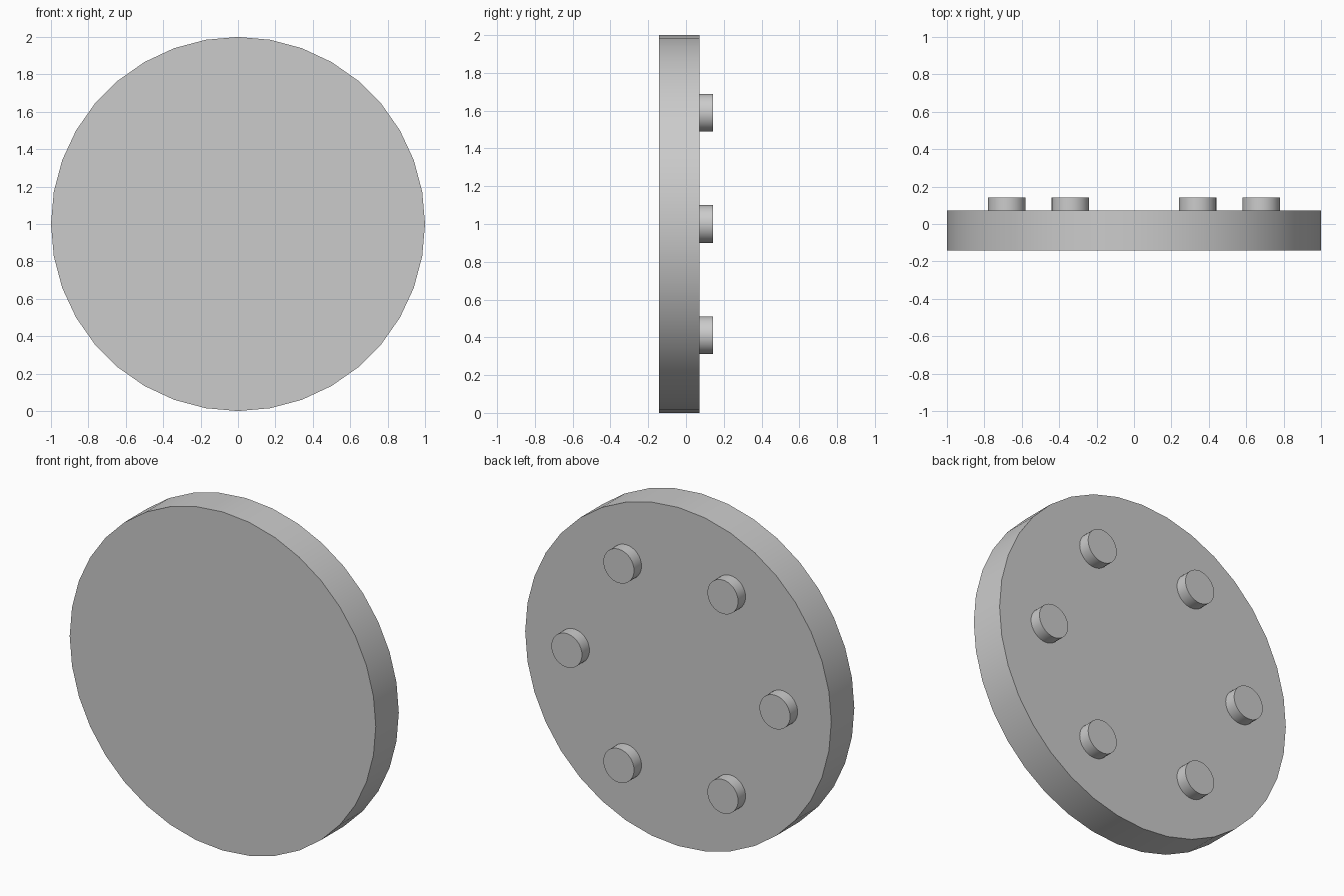
import bpy
import math

cube = bpy.data.objects.get("Cube")
if cube:
    bpy.data.objects.remove(cube, do_unlink=True)

# Plain grey material
GREY = (0.6, 0.6, 0.6, 1.0)
grey = bpy.data.materials.new("plain grey")
grey.use_nodes = True
grey.diffuse_color = GREY
grey.node_tree.nodes["Principled BSDF"].inputs["Base Color"].default_value = GREY

FRONT, FACE, BACK = -0.1425, 0.0725, 0.1425
CENTRE_Z = 1.0


def disc(name, radius, x, z, y0, y1):
    """Upright cylinder lying along y, smooth around its rim."""
    bpy.ops.mesh.primitive_cylinder_add(
        vertices=36, radius=radius, depth=y1 - y0,
        location=(x, (y0 + y1) / 2, z), rotation=(math.pi / 2, 0, 0))
    obj = bpy.context.object
    obj.name = name
    obj.data.materials.append(grey)
    bpy.ops.object.shade_smooth_by_angle(angle=math.radians(30))
    return obj


# Main round plate
disc("round_plate", 1.0, 0, CENTRE_Z, FRONT, FACE)

# Ring of six pegs on the back
for i in range(6):
    a = i * math.tau / 6
    disc(f"back_peg_{i + 1}", 0.1, 0.68 * math.cos(a),
         CENTRE_Z + 0.68 * math.sin(a), FACE, BACK)
